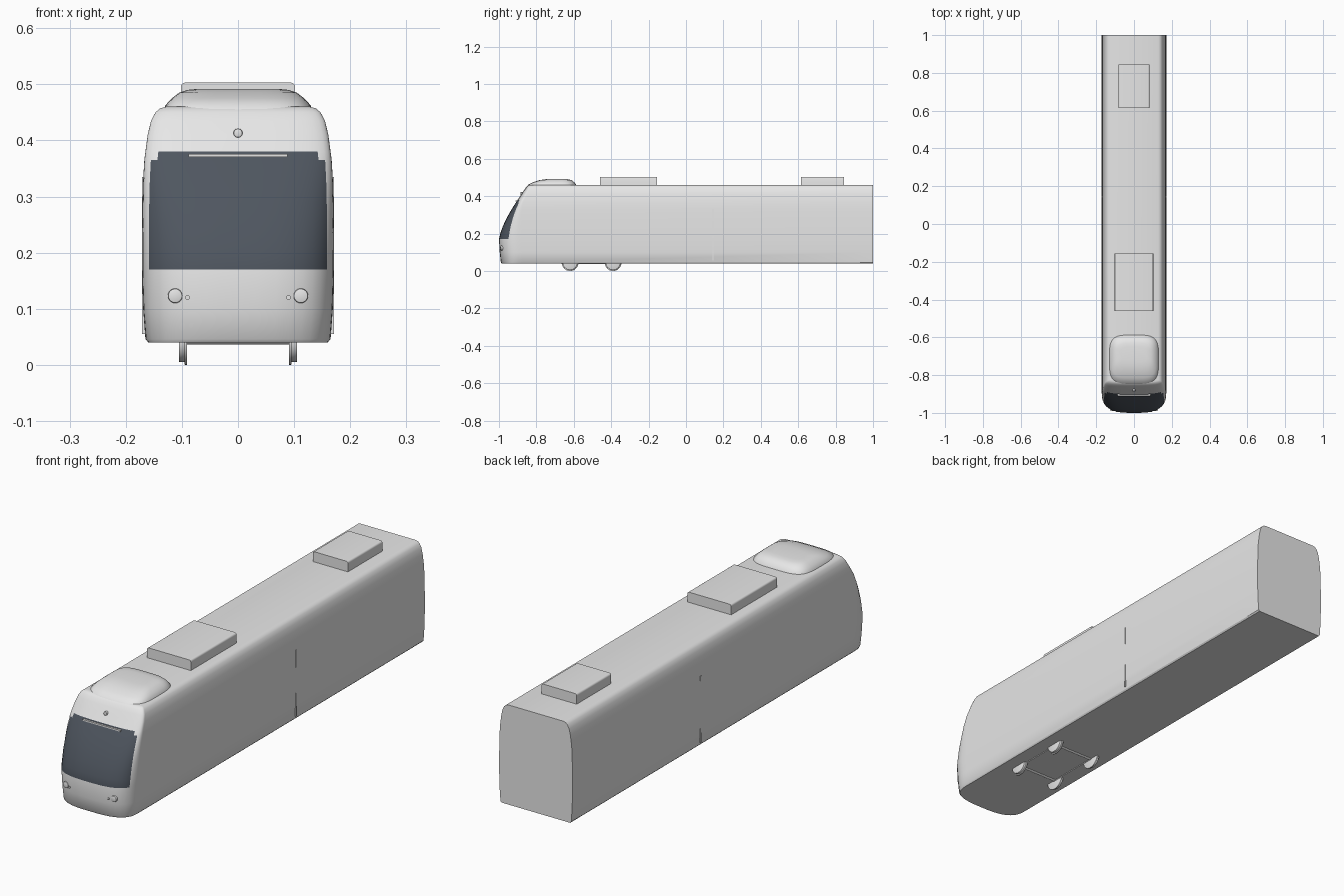
import bpy, bmesh, math

default_cube = bpy.data.objects.get("Cube")
if default_cube:
    bpy.data.objects.remove(default_cube, do_unlink=True)


def make_material(name, colour):
    material = bpy.data.materials.new(name)
    material.use_nodes = True
    material.diffuse_color = (*colour, 1)
    shader = next(n for n in material.node_tree.nodes if n.type == 'BSDF_PRINCIPLED')
    shader.inputs["Base Color"].default_value = (*colour, 1)
    return material


GREY = make_material("light grey paint", (0.8, 0.8, 0.8))
GLASS = make_material("dark tinted glass", (0.078, 0.093, 0.116))


def finish(name, bm, materials=(GREY,), angle=35):
    """Turn a bmesh into a smooth shaded object with sharp corners kept."""
    bmesh.ops.recalc_face_normals(bm, faces=bm.faces[:])
    mesh = bpy.data.meshes.new(name)
    bm.to_mesh(mesh)
    bm.free()
    obj = bpy.data.objects.new(name, mesh)
    bpy.context.collection.objects.link(obj)
    for material in materials:
        mesh.materials.append(material)
    bpy.ops.object.select_all(action='DESELECT')
    obj.select_set(True)
    bpy.context.view_layer.objects.active = obj
    bpy.ops.object.shade_smooth_by_angle(angle=math.radians(angle))
    return obj


def loft(bm, rings):
    """Skin closed rings and cap both ends; returns the side faces by row."""
    loops = [[bm.verts.new(p) for p in ring] for ring in rings]
    rows = []
    for low, high in zip(loops, loops[1:]):
        row = []
        for i in range(len(low)):
            j = (i + 1) % len(low)
            row.append(bm.faces.new((low[i], low[j], high[j], high[i])))
        rows.append(row)
    bm.faces.new(loops[0])
    bm.faces.new(loops[-1])
    return rows


def box(name, low, high, bevel=0, along_length=False):
    bm = bmesh.new()
    bmesh.ops.create_cube(bm, size=1)
    for v in bm.verts:
        v.co = [(a + b) / 2 + c * (b - a) for a, b, c in zip(low, high, v.co)]
    if bevel:
        edges = bm.edges[:]
        if along_length:
            edges = [e for e in edges if all(v.co.z > high[2] - bevel for v in e.verts)
                     and abs(e.verts[0].co.x - e.verts[1].co.x) < bevel]
        bmesh.ops.bevel(bm, geom=edges, offset=bevel, segments=4,
                        affect='EDGES', profile=0.5)
    return finish(name, bm)


def disc(name, centre, radius, depth, axis, bevel=0):
    """Round part whose axis runs along X or Y."""
    bm = bmesh.new()
    bmesh.ops.create_cone(bm, cap_ends=True, segments=32, radius1=radius,
                          radius2=radius, depth=depth)
    if bevel:
        rims = [e for e in bm.edges if abs(e.verts[0].co.z - e.verts[1].co.z) < depth / 2]
        bmesh.ops.bevel(bm, geom=rims, offset=bevel, segments=2,
                        affect='EDGES', profile=0.5)
    obj = finish(name, bm)
    if axis == 'X':
        obj.rotation_euler.y = math.pi / 2
    else:
        obj.rotation_euler.x = math.pi / 2
    obj.location = centre
    return obj


# Body levels: height, half width, nose position, nose corner depth
LEVELS = [
    (.04, .16, -.985, .1), (.046, .165, -.99, .115), (.1, .169, -.996, .12),
    (.17, .171, -1, .12), (.2, .171, -.993, .115), (.24, .171, -.979, .1),
    (.29, .17, -.955, .075), (.33, .169, -.932, .055), (.365, .167, -.91, .04),
    (.38, .165, -.9, .035), (.41, .161, -.88, .03), (.435, .155, -.864, .025),
    (.45, .147, -.853, .02), (.457, .139, -.845, .018), (.46, .128, -.838, .015),
]
HALF = [0, .2, .4, .55, .68, .78, .86, .93, .97, .99, .998, 1]
COLUMNS = [-s for s in reversed(HALF[1:])] + HALF
GLASS_EDGE = .93


def nose_y(s, front, depth):
    return front + depth * (1 - max(0, 1 - abs(s) ** 3) ** (1 / 3))


def surface_y(x, z):
    """Nose surface position at a given x and z."""
    for a, b in zip(LEVELS, LEVELS[1:]):
        if a[0] <= z <= b[0]:
            t = (z - a[0]) / (b[0] - a[0])
            _, w, front, depth = [p + (q - p) * t for p, q in zip(a, b)]
            return nose_y(x / w, front, depth)


# Body shell with the windscreen as flush faces
bm = bmesh.new()
rings = []
for z, w, front, depth in LEVELS:
    nose = [(s * w, nose_y(s, front, depth), z) for s in COLUMNS]
    rings.append([(-w, 1, z)] + nose + [(w, 1, z)])
rows = loft(bm, rings)
for level, row in zip(LEVELS, rows):
    if .17 <= level[0] < .38:
        # the top row is shorter, which softens the upper corners
        limit = GLASS_EDGE if level[0] < .36 else .86
        for i, s in enumerate(COLUMNS[:-1]):
            if max(abs(s), abs(COLUMNS[i + 1])) <= limit + .001:
                row[i + 1].material_index = 1
finish("body_shell", bm, (GREY, GLASS))

# Rounded hood on the roof: height, half width, front, rear
bm = bmesh.new()
hood_rings = []
for z, w, front, rear in [(.45, .132, -.85, -.584), (.462, .13, -.843, -.588),
                          (.475, .118, -.815, -.598), (.485, .105, -.785, -.61),
                          (.49, .09, -.755, -.63), (.492, .07, -.73, -.65)]:
    ring = []
    for i in range(40):
        c, s = math.cos(i * math.pi / 20), math.sin(i * math.pi / 20)
        x = math.copysign(abs(c) ** .5, c) * w
        y = (front + rear) / 2 + math.copysign(abs(s) ** .5, s) * (rear - front) / 2
        ring.append((x, y, z))
    hood_rings.append(ring)
loft(bm, hood_rings)
finish("roof_hood", bm, angle=50)

# Roof equipment boxes
box("front_roof_unit", (-.102, -.46, .45), (.102, -.155, .503), .008, True)
box("rear_roof_unit", (-.082, .615, .45), (.082, .845, .503), .008, True)

# Nose details
disc("marker_lamp", (0, surface_y(0, .413), .413), .008, .014, 'Y', .002)
bar_y = surface_y(0, .372)
box("windscreen_bar", (-.088, bar_y - .005, .37), (.088, bar_y + .01, .376))

for side, label in ((-1, "right"), (1, "left")):
    disc(label + "_headlight", (side * .112, surface_y(.112, .123), .123),
         .013, .012, 'Y', .003)
    disc(label + "_small_lamp", (side * .09, surface_y(.09, .12), .12),
         .004, .01, 'Y')

    # Side joint line
    xs = sorted((side * .166, side * .1715))
    box(label + "_side_seam", (xs[0], .141, .055), (xs[1], .147, .335))

    # Wheels and the beam joining them
    for y, place in ((-.62, "front"), (-.39, "rear")):
        name = f"{place}_{label}_wheel"
        disc(name, (side * .099, y, .045), .04, .013, 'X', .002)
        disc(name + "_flange", (side * .093, y, .045), .045, .005, 'X', .001)
    xs = sorted((side * .089, side * .096))
    box(label + "_bogie_beam", (xs[0], -.62, .037), (xs[1], -.39, .05))

# Axles
for y, place in ((-.62, "front"), (-.39, "rear")):
    disc(place + "_axle", (0, y, .045), .009, .19, 'X')
